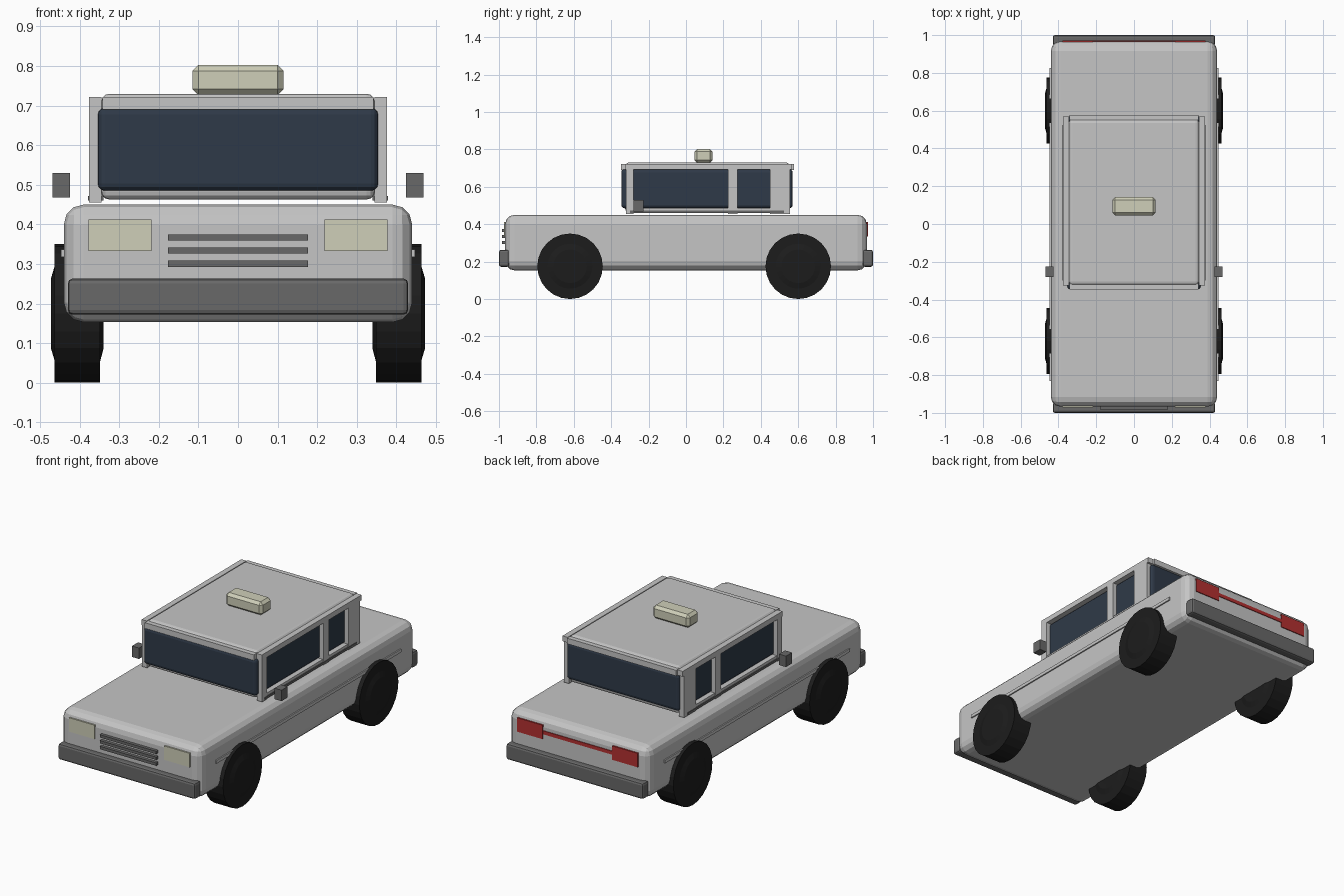
import bpy, bmesh, math
from mathutils import Matrix

if "Cube" in bpy.data.objects:
    bpy.data.objects.remove(bpy.data.objects["Cube"])


def mat(name, r, g, b):
    m = bpy.data.materials.new(name)
    m.diffuse_color = (r, g, b, 1)
    m.use_nodes = True
    m.node_tree.nodes["Principled BSDF"].inputs["Base Color"].default_value = m.diffuse_color
    return m


PAINT = mat("light grey paint", 0.56, 0.56, 0.56)
TRIM = mat("dark grey trim", 0.14, 0.14, 0.14)
GLASS = mat("dark blue glass", 0.028, 0.042, 0.065)
TYRE = mat("black rubber", 0.012, 0.012, 0.012)
LAMP = mat("cream lamp", 0.62, 0.62, 0.48)
RED = mat("red lamp", 0.45, 0.03, 0.03)


def finish(bm, name, m):
    bmesh.ops.recalc_face_normals(bm, faces=bm.faces)
    me = bpy.data.meshes.new(name)
    bm.to_mesh(me)
    bm.free()
    me.materials.append(m)
    ob = bpy.data.objects.new(name, me)
    bpy.context.collection.objects.link(ob)
    return ob


def box(name, x, y, z, m, bevel=0, seg=3):
    """Box from (min, max) ranges, optionally with rounded edges."""
    bm = bmesh.new()
    bmesh.ops.create_cube(bm, size=1)
    for v in bm.verts:
        for i, (a, b) in enumerate((x, y, z)):
            v.co[i] = a if v.co[i] < 0 else b
    ob = finish(bm, name, m)
    if bevel:
        mod = ob.modifiers.new("rounding", 'BEVEL')
        mod.width, mod.segments = bevel, seg
    return ob


def pair(name, x, y, z, m, bevel=0, seg=3):
    """The same box on both sides of the car."""
    box(name + "_right", x, y, z, m, bevel, seg)
    box(name + "_left", (-x[1], -x[0]), y, z, m, bevel, seg)


def wheel(name, x, y):
    """Lathed disc with slightly raised hubs."""
    profile = [(0.342, 0.06), (0.34, 0.09), (0.348, 0.12), (0.348, 0.175),
               (0.463, 0.175), (0.463, 0.12), (0.472, 0.09), (0.472, 0.06)]
    n = 24
    bm = bmesh.new()
    rings = [[bm.verts.new((px * x, y + r * math.cos(2 * math.pi * k / n),
                            0.175 + r * math.sin(2 * math.pi * k / n)))
              for k in range(n)] for px, r in profile]
    for a, b in zip(rings, rings[1:]):
        for k in range(n):
            bm.faces.new((a[k], a[(k + 1) % n], b[(k + 1) % n], b[k]))
    bm.faces.new(rings[0])
    bm.faces.new(rings[-1])
    finish(bm, name, TYRE)


# Lower body and side rubbing strips
box("body", (-0.44, 0.44), (-0.967, 0.967), (0.153, 0.45), PAINT, 0.05)
pair("side_strip", (0.435, 0.447), (-0.83, 0.825), (0.318, 0.336), PAINT)

# Cabin core with the glass box showing through it
box("cabin", (-0.345, 0.345), (-0.325, 0.555), (0.463, 0.73), PAINT, 0.02)
box("window_glass", (-0.354, 0.354), (-0.346, 0.57), (0.485, 0.695), GLASS, 0.018)

# Side window frames: pillars and rails
for nm, y in (("front", (-0.322, -0.28)), ("middle", (0.225, 0.275)), ("rear", (0.45, 0.556))):
    pair(nm + "_pillar", (0.345, 0.377), y, (0.455, 0.7), PAINT)
pair("roof_rail", (0.345, 0.377), (-0.325, 0.568), (0.692, 0.722), PAINT)
pair("window_ledge", (0.34, 0.374), (-0.3, 0.53), (0.472, 0.487), PAINT)
pair("window_sill", (0.34, 0.379), (-0.3, 0.525), (0.46, 0.472), TRIM)

# Roof header bars over windscreen and rear window
box("front_header", (-0.342, 0.342), (-0.347, -0.31), (0.69, 0.722), PAINT)
box("rear_header", (-0.342, 0.342), (0.55, 0.577), (0.69, 0.722), PAINT)

# Roof lamp and door mirrors
box("roof_lamp", (-0.115, 0.115), (0.045, 0.142), (0.727, 0.803), LAMP, 0.015, 1)
pair("mirror", (0.425, 0.469), (-0.28, -0.226), (0.468, 0.53), TRIM)

# Bumpers
box("front_bumper", (-0.43, 0.43), (-1.0, -0.945), (0.172, 0.263), TRIM, 0.012, 2)
box("rear_bumper", (-0.43, 0.43), (0.945, 1.0), (0.172, 0.263), TRIM, 0.012, 2)

# Headlamps, grille and tail lamps
pair("headlamp", (0.218, 0.378), (-0.972, -0.963), (0.333, 0.412), LAMP)
for i, z in enumerate((0.301, 0.334, 0.367)):
    box(f"grille_bar_{i + 1}", (-0.177, 0.177), (-0.985, -0.96), (z - 0.008, z + 0.008), TRIM)
pair("tail_lamp", (0.218, 0.378), (0.963, 0.972), (0.333, 0.412), RED)
box("tail_lamp_bar", (-0.22, 0.22), (0.963, 0.971), (0.361, 0.381), RED)

# Wheels
for side, s in (("right", 1), ("left", -1)):
    wheel("front_wheel_" + side, s, -0.62)
    wheel("rear_wheel_" + side, s, 0.6)
